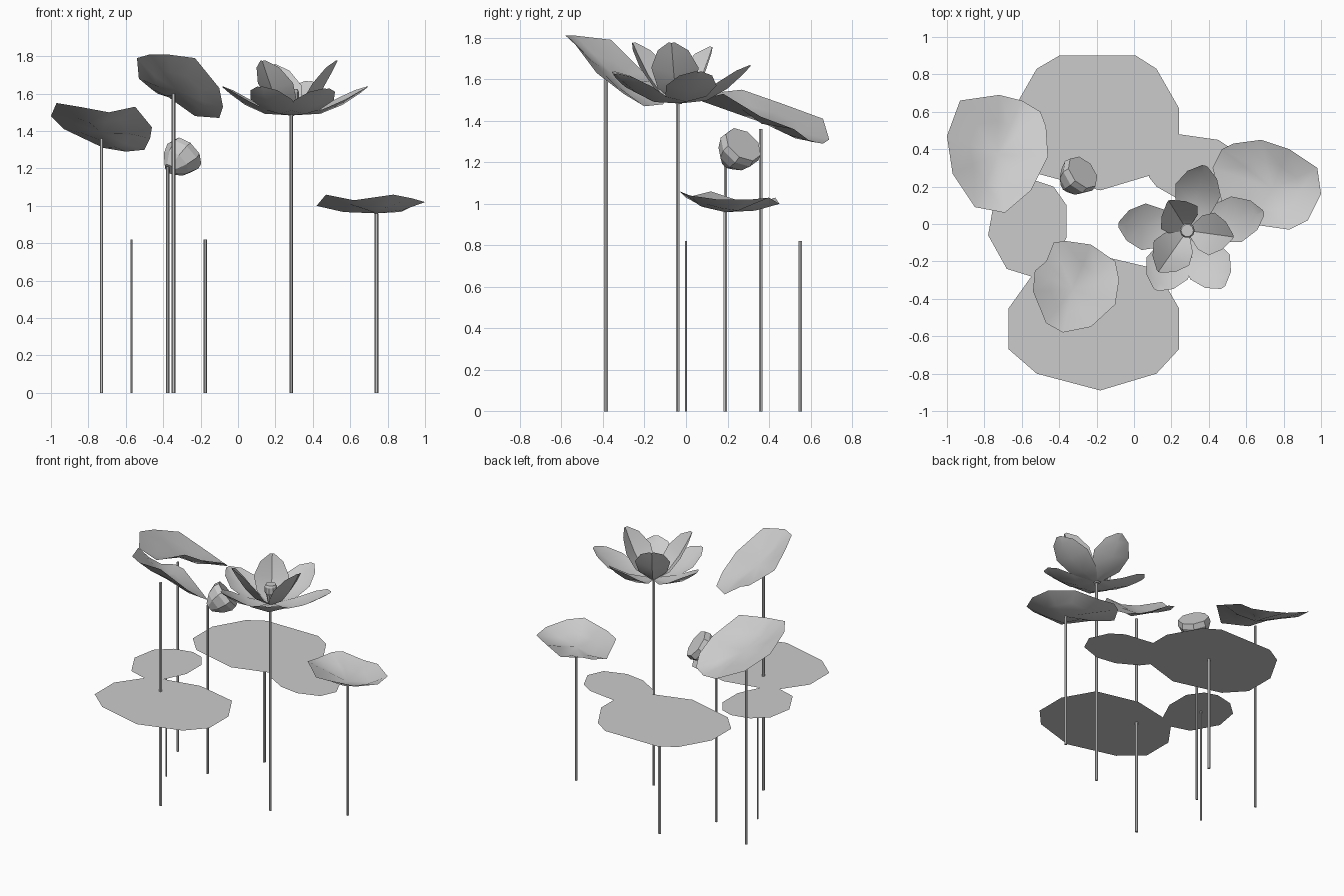
import bpy, bmesh, math
from mathutils import Vector

cube = bpy.data.objects.get("Cube")
if cube:
    bpy.data.objects.remove(cube, do_unlink=True)

grey = bpy.data.materials.new("plain grey")
grey.use_nodes = True
COLOUR = (0.6, 0.6, 0.6, 1)
grey.diffuse_color = COLOUR
grey.node_tree.nodes["Principled BSDF"].inputs["Base Color"].default_value = COLOUR


def finish(bm, name, smooth=None):
    """Turn a bmesh into a named object; smooth is the sharp-edge angle."""
    mesh = bpy.data.meshes.new(name)
    bm.to_mesh(mesh)
    bm.free()
    mesh.materials.append(grey)
    obj = bpy.data.objects.new(name, mesh)
    bpy.context.collection.objects.link(obj)
    if smooth:
        bpy.ops.object.select_all(action="DESELECT")
        obj.select_set(True)
        bpy.context.view_layer.objects.active = obj
        bpy.ops.object.shade_smooth_by_angle(angle=math.radians(smooth))
    return obj


def loft(bm, rings, closed=True):
    """Bridge successive rows of vertices with quads."""
    for a, b in zip(rings, rings[1:]):
        n = len(a)
        for i in range(n if closed else n - 1):
            j = (i + 1) % n
            bm.faces.new((a[i], a[j], b[j], b[i]))


def lathe(name, base, axis, profile, sides, smooth=None):
    """Revolve (radius, distance) pairs around an axis, with flat caps."""
    turn = Vector((0, 0, 1)).rotation_difference(Vector(axis))
    bm = bmesh.new()
    rings = []
    for r, d in profile:
        rings.append([bm.verts.new(Vector(base) + turn @ Vector(
            (r * math.cos(k * math.tau / sides), r * math.sin(k * math.tau / sides), d)))
            for k in range(sides)])
    loft(bm, rings)
    bm.faces.new(rings[0][::-1])
    bm.faces.new(rings[-1])
    return finish(bm, name, smooth)


def stem(name, x, y, top, radius=0.009):
    lathe(name, (x, y, 0), (0, 0, 1), [(radius, 0), (radius, top)], 6, 40)


def pad(name, outline, z=0.82):
    """Flat floating leaf."""
    bm = bmesh.new()
    face = bm.faces.new([bm.verts.new((x, y, z)) for x, y in outline])
    face.normal_update()
    if face.normal.z < 0:
        face.normal_flip()
    finish(bm, name)


def leaf(name, centre, rim, dip):
    """Wavy raised leaf: rim, sagging middle ring and a centre point."""
    bm = bmesh.new()
    mid = Vector(centre)
    outer = [bm.verts.new(p) for p in rim]
    inner = []
    for k, p in enumerate(rim):
        q = mid.lerp(Vector(p), 0.55)
        q.z += dip + 0.012 * math.sin(2.1 * k)
        inner.append(bm.verts.new(q))
    hub = bm.verts.new(mid)
    loft(bm, [outer, inner])
    for k in range(len(rim)):
        bm.faces.new((inner[k - 1], inner[k], hub))
    bmesh.ops.recalc_face_normals(bm, faces=bm.faces)
    if sum(f.normal.z for f in bm.faces) < 0:
        bmesh.ops.reverse_faces(bm, faces=bm.faces)
    finish(bm, name, 60)


FLOWER = Vector((0.285, -0.035, 1.485))


def petal(name, angle, length, rise, width, curve, cup):
    """Creased petal, curving up from the flower base to a blunt tip."""
    a = math.radians(angle)
    out, side = Vector((math.cos(a), math.sin(a), 0)), Vector((-math.sin(a), math.cos(a), 0))
    bm = bmesh.new()
    rows = []
    for t, w in ((0, 0.2), (0.35, 0.8), (0.65, 1), (0.88, 0.65), (1, 0.12)):
        row = []
        for s in (-1, 0, 1):
            lift = rise * t ** curve - 0.02 * math.sin(math.pi * t) + abs(s) * cup * w
            pull = abs(s) * cup * w * rise / length
            row.append(bm.verts.new(FLOWER + out * (0.02 + length * t - pull)
                                    + side * (s * w * width / 2) + Vector((0, 0, lift))))
        rows.append(row)
    loft(bm, rows, closed=False)
    bmesh.ops.reverse_faces(bm, faces=bm.faces)
    finish(bm, name, 35)


# Flat pads
pad("back_pad", [(-.18, .18), (.12, .27), (.24, .40), (.24, .62), (.12, .83), (.01, .90),
                 (-.40, .90), (-.52, .83), (-.64, .62), (-.64, .40), (-.52, .27)])
pad("front_pad", [(-.18, -.89), (.12, -.80), (.24, -.67), (.24, -.45), (.12, -.24),
                  (-.18, -.17), (-.52, -.24), (-.67, -.45), (-.67, -.67), (-.52, -.80)])
pad("left_pad", [(-.78, -.06), (-.75, .11), (-.65, .20), (-.52, .23), (-.43, .20),
                 (-.36, .10), (-.36, -.07), (-.43, -.22), (-.55, -.28), (-.68, -.24)])
pad("right_pad", [(.08, .25), (.12, .20), (.26, .12), (.40, .10), (.55, .15),
                  (.60, .26), (.54, .39), (.45, .45), (.24, .48), (.12, .40)])
pad("back_pad_patch", [(-.29, .43), (-.06, .43), (-.06, .66), (-.29, .59)], 0.823)

# Raised leaves
leaf("left_leaf", (-.73, .37, 1.39),
     [(-.93, .66, 1.41), (-.72, .69, 1.31), (-.60, .66, 1.29), (-.50, .60, 1.30),
      (-.47, .52, 1.36), (-.46, .36, 1.42), (-.55, .18, 1.53), (-.69, .06, 1.50),
      (-.85, .09, 1.53), (-.97, .27, 1.55), (-1, .47, 1.48)], -0.01)
leaf("front_leaf", (-.33, -.35, 1.62),
     [(-.37, -.09, 1.58), (-.23, -.11, 1.48), (-.10, -.20, 1.47), (-.08, -.30, 1.53),
      (-.10, -.43, 1.63), (-.23, -.55, 1.79), (-.38, -.58, 1.81), (-.47, -.53, 1.81),
      (-.54, -.36, 1.79), (-.53, -.25, 1.68), (-.47, -.20, 1.63), (-.43, -.10, 1.60)], -0.01)
leaf("right_leaf", (.74, .19, .96),
     [(.42, .30, 1), (.47, .40, 1.02), (.53, .43, 1.03), (.68, .45, 1), (.83, .40, 1.03),
      (.98, .30, 1.02), (1, .16, 1.02), (.93, .02, 1.04), (.83, -.03, 1.06),
      (.62, 0, 1.03), (.47, .12, 1.06)], -0.015)

# Flower: spreading outer petals, upright inner petals and a small centre
for k, (angle, length, rise) in enumerate(
        [(175, .35, .15), (75, .34, .18), (13, .40, .15), (-58, .34, .14), (-118, .34, .15)]):
    petal(f"outer_petal_{k + 1}", angle, length, rise, 0.25, 1.7, 0.03)
for k, (angle, length, rise) in enumerate([(-8, .23, .29), (235, .25, .29), (122, .17, .27)]):
    petal(f"inner_petal_{k + 1}", angle, length, rise, 0.23, 1.4, 0.03)
lathe("flower_centre", (.285, -.035, 1.48), (0, 0, 1),
      [(.015, 0), (.03, .07), (.04, .09), (.04, .13), (.033, .145)], 10)

# Seed pod, leaning away from its stem
lathe("seed_pod", (-.365, .20, 1.195), (.6, .5, .6),
      [(.035, 0), (.085, .055), (.108, .115), (.10, .15)], 8)

# Stems
stem("left_leaf_stem", -.73, .36, 1.36)
stem("left_pad_stem", -.57, 0, .82, .006)
stem("pod_stem", -.375, .19, 1.21)
stem("front_leaf_stem", -.345, -.385, 1.6, .011)
stem("back_pad_stem", -.175, .55, .82, .01)
stem("flower_stem", .285, -.04, 1.49)
stem("right_leaf_stem", .74, .19, .96, .01)
